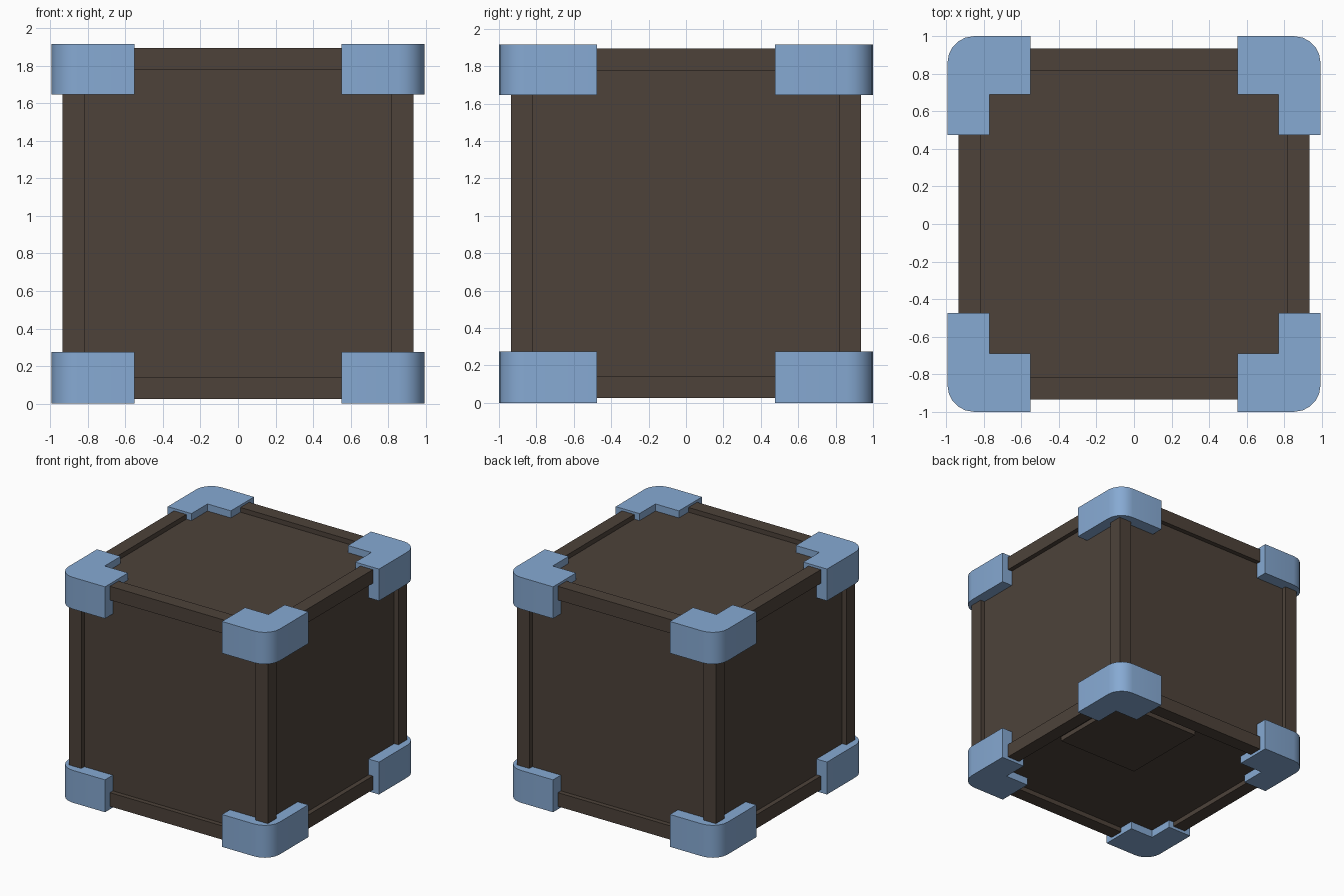
import bpy, bmesh, math
from mathutils import Vector, Matrix

if "Cube" in bpy.data.objects:
    bpy.data.objects.remove(bpy.data.objects["Cube"])


def material(name, rgb):
    m = bpy.data.materials.new(name)
    m.diffuse_color = (*rgb, 1)
    m.use_nodes = True
    m.node_tree.nodes["Principled BSDF"].inputs["Base Color"].default_value = m.diffuse_color
    return m


def make(name, bm, mat):
    bmesh.ops.recalc_face_normals(bm, faces=bm.faces)
    me = bpy.data.meshes.new(name)
    bm.to_mesh(me)
    bm.free()
    me.materials.append(mat)
    ob = bpy.data.objects.new(name, me)
    bpy.context.collection.objects.link(ob)
    return ob


wood = material("dark_brown", (0.075, 0.055, 0.042))
blue = material("corner_blue", (0.24, 0.40, 0.65))

HALF, MID, RIM, DEPTH = 0.935, 0.96, 0.165, 0.04

# Crate body: cube with a recessed panel on every side
bm = bmesh.new()
bmesh.ops.create_cube(bm, size=2 * HALF, matrix=Matrix.Translation((0, 0, MID)))
bmesh.ops.recalc_face_normals(bm, faces=bm.faces)
rims = bmesh.ops.inset_individual(bm, faces=bm.faces[:], thickness=RIM)
panels = [f for f in bm.faces if f not in set(rims["faces"])]
for f in panels:
    n = f.normal.copy()
    r = bmesh.ops.extrude_discrete_faces(bm, faces=[f])
    top = r["faces"][0]
    bmesh.ops.translate(bm, verts=top.verts, vec=n * -DEPTH)
make("crate_body", bm, wood)

# Flush quarter of the underside panel
inner = HALF - RIM
bm = bmesh.new()
bmesh.ops.create_cube(bm, size=1, matrix=Matrix.Translation((inner / 2, inner / 2, MID - HALF + DEPTH / 2))
                      @ Matrix.Diagonal((inner, inner, DEPTH, 1)))
make("underside_block", bm, wood)

# L-shaped corner guards with a rounded outer corner
X, Y, R, SEG = 0.993, 1.0, 0.14, 5
profile = [(0.55, 0.69), (0.77, 0.69), (0.77, 0.475), (X, 0.475)]
for i in range(SEG + 1):
    a = math.pi / 2 * i / SEG
    profile.append((X - R + R * math.cos(a), Y - R + R * math.sin(a)))
profile.append((0.55, Y))

for zname, z0, z1 in (("lower", 0.0, 0.275), ("upper", 1.645, 1.915)):
    for yname, sy in (("front", -1), ("back", 1)):
        for xname, sx in (("left", -1), ("right", 1)):
            bm = bmesh.new()
            face = bm.faces.new([bm.verts.new((x * sx, y * sy, z0)) for x, y in profile])
            r = bmesh.ops.extrude_face_region(bm, geom=[face], use_keep_orig=True)
            vs = [v for v in r["geom"] if isinstance(v, bmesh.types.BMVert)]
            bmesh.ops.translate(bm, verts=vs, vec=Vector((0, 0, z1 - z0)))
            ob = make(f"{zname}_{yname}_{xname}_corner_guard", bm, blue)
            bpy.ops.object.select_all(action='DESELECT')
            ob.select_set(True)
            bpy.context.view_layer.objects.active = ob
            bpy.ops.object.shade_smooth_by_angle(angle=math.radians(30))
